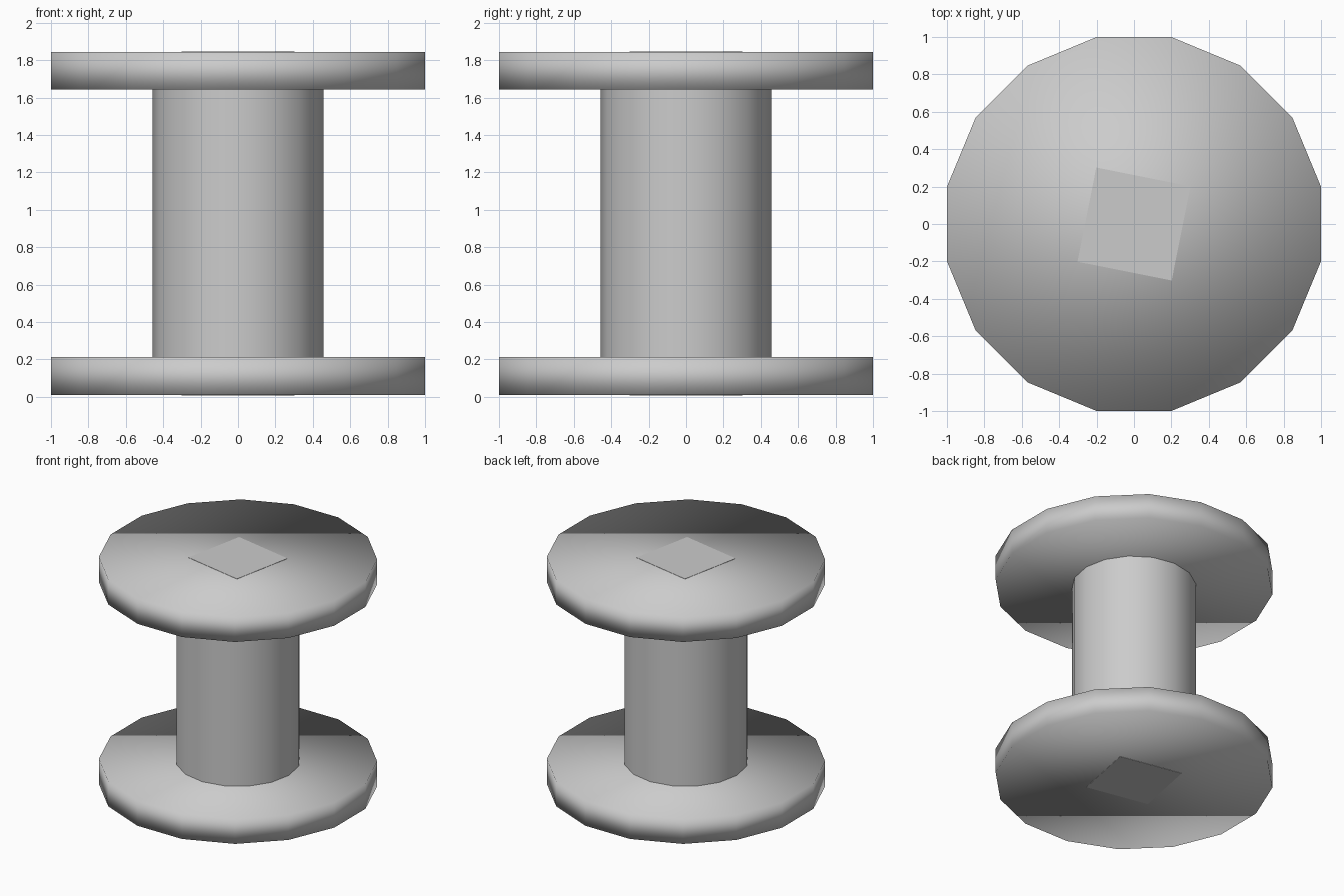
import bpy
import bmesh
import math
from mathutils import Matrix

cube = bpy.data.objects.get("Cube")
if cube:
    bpy.data.objects.remove(cube, do_unlink=True)

grey = bpy.data.materials.new("light grey")
grey.use_nodes = True
colour = (0.6, 0.6, 0.6, 1.0)
grey.diffuse_color = colour
grey.node_tree.nodes["Principled BSDF"].inputs["Base Color"].default_value = colour


def prism(name, sides, radius, bottom, top, turn=0.0, smooth=True, caps=True):
    """Upright prism, its first corner turned from +x by the given degrees."""
    bm = bmesh.new()
    place = Matrix.Translation((0, 0, (bottom + top) / 2)) @ Matrix.Rotation(math.radians(turn), 4, "Z")
    bmesh.ops.create_cone(bm, cap_ends=caps, segments=sides, radius1=radius,
                          radius2=radius, depth=top - bottom, matrix=place)
    for face in bm.faces:
        face.smooth = smooth
    mesh = bpy.data.meshes.new(name)
    bm.to_mesh(mesh)
    bm.free()
    mesh.materials.append(grey)
    obj = bpy.data.objects.new(name, mesh)
    bpy.context.collection.objects.link(obj)
    return obj


SIDES = 16
HALF_STEP = 180 / SIDES
FLANGE_RADIUS = 1 / math.cos(math.radians(HALF_STEP))

# Wide end discs, softly shaded over their rims
prism("bottom_flange", SIDES, FLANGE_RADIUS, 0.01, 0.212, HALF_STEP)
prism("top_flange", SIDES, FLANGE_RADIUS, 1.642, 1.844, HALF_STEP)

# Open core tube between the discs
prism("core", SIDES, 0.457, 0.2, 1.654, caps=False)

# Square axle, ending almost flush with the discs
prism("axle", 4, 0.363, 0.008, 1.846, 3 * HALF_STEP, smooth=False)
